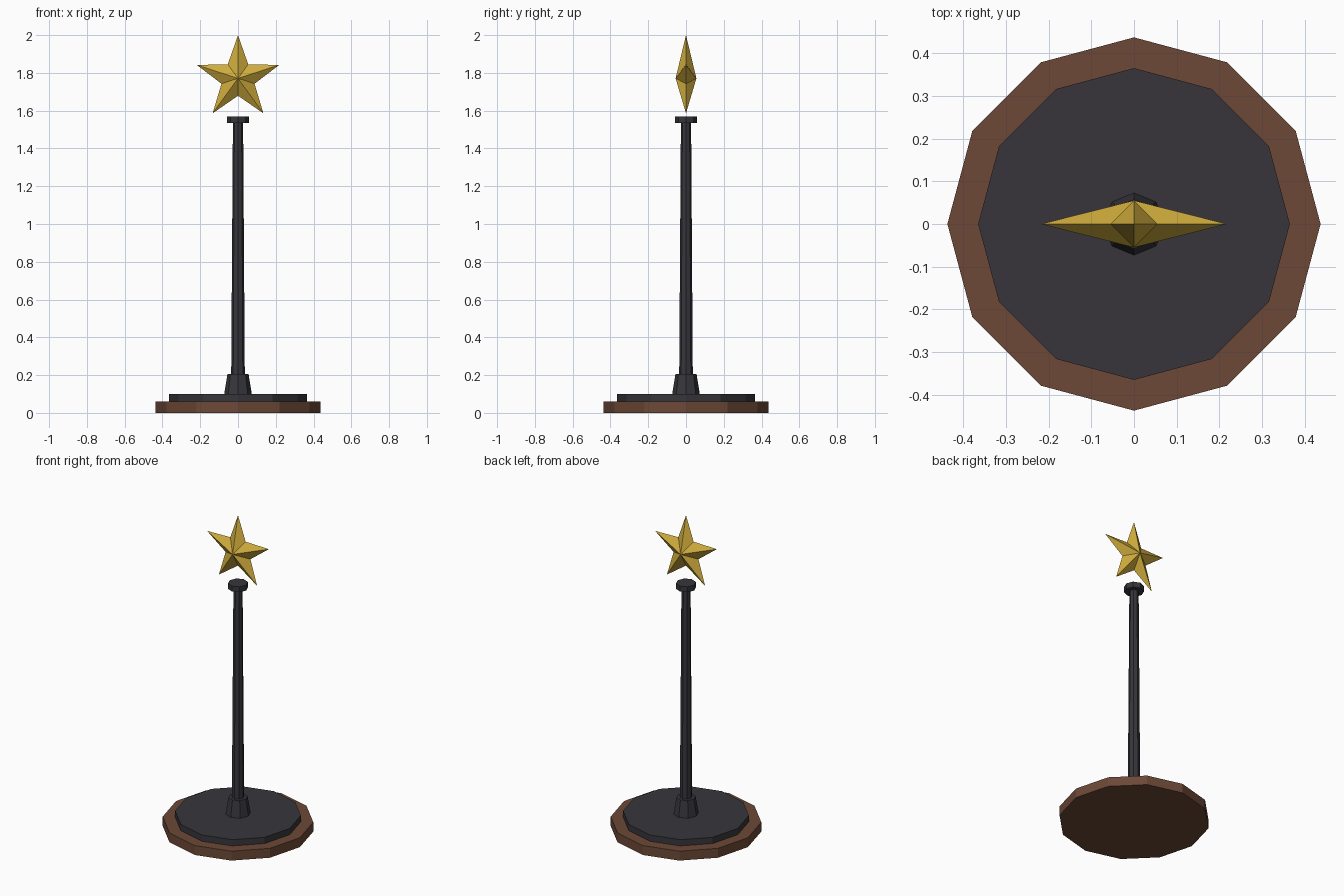
import bpy, bmesh, math

cube = bpy.data.objects.get("Cube")
if cube:
    bpy.data.objects.remove(cube, do_unlink=True)


def material(name, rgb):
    m = bpy.data.materials.new(name)
    m.use_nodes = True
    m.diffuse_color = (*rgb, 1)
    m.node_tree.nodes["Principled BSDF"].inputs["Base Color"].default_value = (*rgb, 1)
    return m


wood = material("brown wood", (0.15, 0.065, 0.037))
iron = material("dark iron", (0.038, 0.036, 0.043))
gold = material("gold", (0.64, 0.42, 0.047))


def add_object(name, bm, mat):
    bmesh.ops.recalc_face_normals(bm, faces=bm.faces[:])
    mesh = bpy.data.meshes.new(name)
    bm.to_mesh(mesh)
    bm.free()
    mesh.materials.append(mat)
    obj = bpy.data.objects.new(name, mesh)
    bpy.context.collection.objects.link(obj)
    return obj


def frustum(name, sides, r_low, r_high, z_low, z_high, mat):
    """Upright flat-sided prism or taper with a corner on +x."""
    bm = bmesh.new()
    rings = []
    for r, z in ((r_low, z_low), (r_high, z_high)):
        angles = [math.tau * i / sides for i in range(sides)]
        rings.append([bm.verts.new((r * math.cos(a), r * math.sin(a), z)) for a in angles])
        bm.faces.new(rings[-1])
    low, high = rings
    for i in range(sides):
        j = (i + 1) % sides
        bm.faces.new((low[i], low[j], high[j], high[i]))
    return add_object(name, bm, mat)


# Stand and pole
frustum("wooden_base", 12, 0.437, 0.437, 0, 0.06, wood)
frustum("base_plate", 12, 0.365, 0.365, 0.06, 0.10, iron)
frustum("pole_collar", 8, 0.073, 0.056, 0.10, 0.205, iron)
frustum("pole", 8, 0.036, 0.027, 0.205, 1.54, iron)
frustum("pole_cap", 8, 0.058, 0.058, 1.535, 1.57, iron)

# Faceted five-pointed star, with a peak on the front and back
star = bmesh.new()
center_z, outer, inner, depth = 1.771, 0.229, 0.092, 0.055
rim = []
for i in range(10):
    r = inner if i % 2 else outer
    a = math.pi / 2 + math.pi * i / 5
    rim.append(star.verts.new((r * math.cos(a), 0, center_z + r * math.sin(a))))
for y in (-depth, depth):
    peak = star.verts.new((0, y, center_z))
    for i in range(10):
        star.faces.new((rim[i], rim[(i + 1) % 10], peak))
add_object("star", star, gold)
